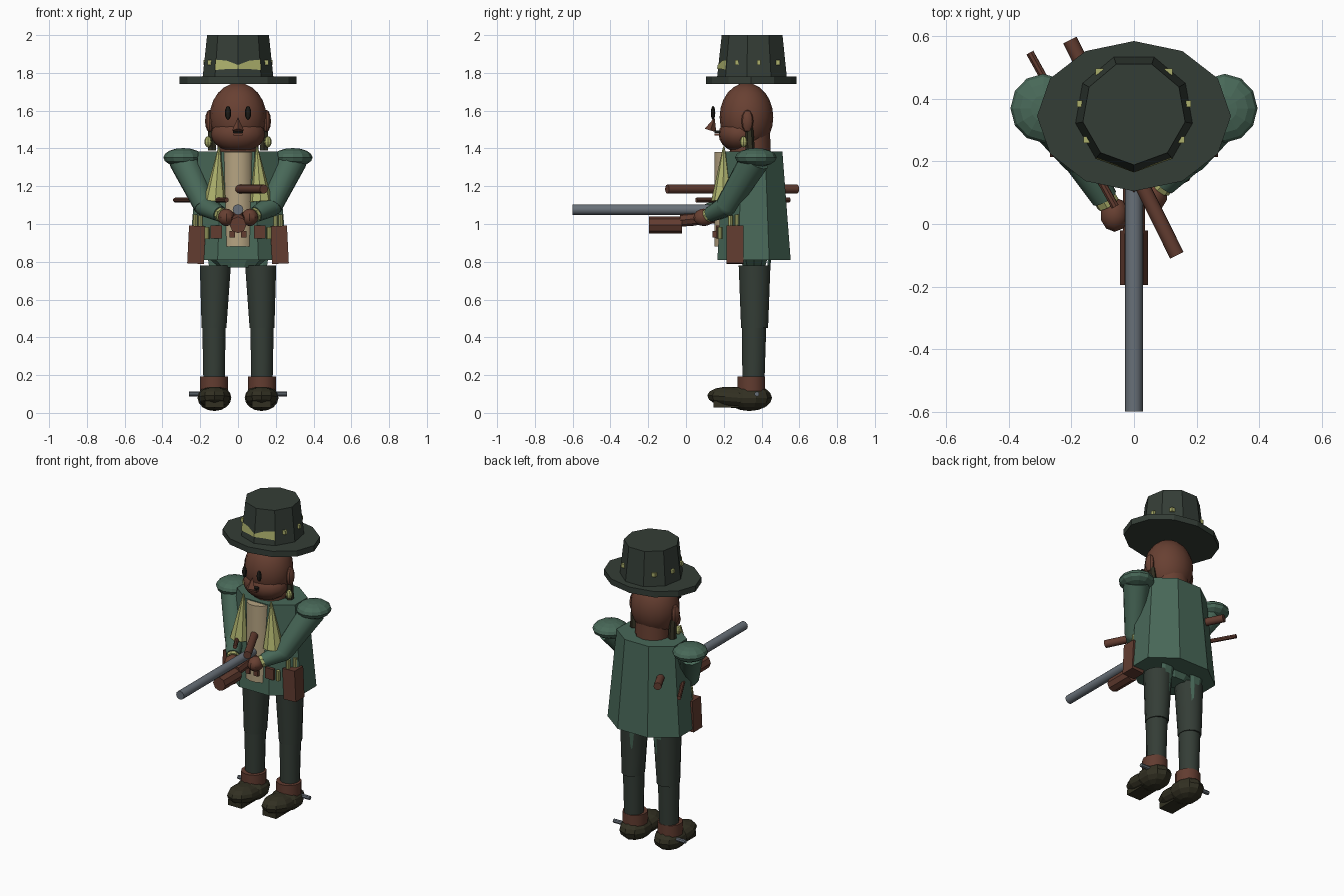
import bpy, bmesh, math
from mathutils import Vector, Matrix

if "Cube" in bpy.data.objects:
    bpy.data.objects.remove(bpy.data.objects["Cube"])


def material(name, r, g, b):
    m = bpy.data.materials.new(name)
    lin = [((c / 255 + 0.055) / 1.055) ** 2.4 for c in (r, g, b)]
    m.diffuse_color = (*lin, 1)
    m.use_nodes = True
    m.node_tree.nodes["Principled BSDF"].inputs["Base Color"].default_value = m.diffuse_color
    return m


COAT = material("coat green", 72, 104, 88)
DARK = material("hat charcoal", 52, 61, 54)
SKIN = material("skin brown", 104, 64, 50)
LEATHER = material("leather brown", 98, 60, 48)
GOLD = material("pale gold", 172, 176, 108)
SHIRT = material("shirt beige", 182, 164, 130)
BOOT = material("boot olive", 50, 48, 34)
STEEL = material("steel grey", 104, 112, 120)
BLACK = material("eye black", 28, 27, 23)


def finish(name, bm, mat, smooth=False):
    bmesh.ops.recalc_face_normals(bm, faces=bm.faces)
    me = bpy.data.meshes.new(name)
    bm.to_mesh(me)
    bm.free()
    me.materials.append(mat)
    ob = bpy.data.objects.new(name, me)
    bpy.context.collection.objects.link(ob)
    if smooth:
        bpy.ops.object.select_all(action='DESELECT')
        ob.select_set(True)
        bpy.context.view_layer.objects.active = ob
        bpy.ops.object.shade_smooth_by_angle(angle=math.radians(32))
    return ob


def tube(name, p0, p1, r0, r1, mat, sides=12, smooth=True):
    """Capped cone or cylinder between two points."""
    p0, p1 = Vector(p0), Vector(p1)
    d = p1 - p0
    rot = Vector((0, 0, 1)).rotation_difference(d.normalized()).to_matrix().to_4x4()
    bm = bmesh.new()
    bmesh.ops.create_cone(bm, cap_ends=True, segments=sides, radius1=r0, radius2=r1,
                          depth=d.length, matrix=Matrix.Translation((p0 + p1) / 2) @ rot)
    return finish(name, bm, mat, smooth)


def loft(name, rings, mat, sides, start=0.0, smooth=False):
    """Stacked elliptical rings: (z, y centre, x radius, y radius), x centre optional."""
    bm = bmesh.new()
    loops = []
    for z, cy, rx, ry, *cx in rings:
        x0 = cx[0] if cx else 0
        angles = [math.radians(start) + math.tau * i / sides for i in range(sides)]
        loops.append([bm.verts.new((x0 + rx * math.cos(a), cy + ry * math.sin(a), z)) for a in angles])
    for a, b in zip(loops, loops[1:]):
        for i in range(sides):
            j = (i + 1) % sides
            bm.faces.new((a[i], a[j], b[j], b[i]))
    bm.faces.new(loops[0])
    bm.faces.new(loops[-1])
    return finish(name, bm, mat, smooth)


def blob(name, loc, scale, mat, u=12, v=8, smooth=False, rx=0):
    bm = bmesh.new()
    m = Matrix.Translation(loc) @ Matrix.Rotation(rx, 4, 'X') @ Matrix.Diagonal((*scale, 1))
    bmesh.ops.create_uvsphere(bm, u_segments=u, v_segments=v, radius=1, matrix=m)
    return finish(name, bm, mat, smooth)


def box(name, loc, size, mat, ry=0):
    bm = bmesh.new()
    m = Matrix.Translation(loc) @ Matrix.Rotation(ry, 4, 'Y') @ Matrix.Diagonal((*size, 1))
    bmesh.ops.create_cube(bm, size=1, matrix=m)
    return finish(name, bm, mat)


# Hat: oval brim, tapered crown, band across the front
loft("hat_brim", [(1.742, .345, .31, .24), (1.78, .345, .31, .24)], DARK, 12)
loft("hat_crown", [(1.77, .355, .191, .191), (2.0, .355, .166, .166)], DARK, 9, -90)
bm = bmesh.new()
cols = []
for a, lo, hi in ((-130, 1.815, 1.87), (-110, 1.82, 1.865), (-90, 1.822, 1.842), (-70, 1.82, 1.865), (-50, 1.815, 1.87)):
    col = []
    off = math.radians(a + 90)
    for z in (lo, hi):
        r = .195 - (z - 1.78) * .113
        if a in (-110, -70):
            r *= math.cos(math.radians(20))
        col.append(bm.verts.new((r * math.sin(off), .355 - r * math.cos(off), z)))
    cols.append(col)
for p, q in zip(cols, cols[1:]):
    bm.faces.new((p[0], q[0], q[1], p[1]))
finish("hat_band", bm, GOLD)
for a in (-30, 10, 50, 130, 170, 210):
    r, t = .172, math.radians(a)
    box("hat_band_tip", (r * math.cos(t), .355 + r * math.sin(t), 1.855), (.025, .02, .025), GOLD)

# Head and face
blob("head", (0, .32, 1.565), (.15, .142, .182), SKIN, 16, 12, True)
blob("jaw", (0, .285, 1.475), (.143, .112, .095), SKIN, 16, 10, True)
tube("neck", (0, .34, 1.34), (0, .34, 1.48), .11, .105, SKIN)
tube("nose", (0, .13, 1.495), (0, .15, 1.56), .032, .002, SKIN, 4, False)
box("mouth", (0, .165, 1.488), (.055, .03, .014), BLACK)
box("lower_lip", (0, .165, 1.473), (.05, .03, .01), SKIN)

for s, side in ((-1, "left"), (1, "right")):
    # Eyes, ears, earrings and sideburns
    blob(side + "_eye", (s * .053, .143, 1.588), (.017, .012, .037), BLACK, 8, 6)
    blob(side + "_ear", (s * .15, .325, 1.545), (.026, .032, .06), SKIN, 10, 6, True)
    blob(side + "_earring", (s * .158, .305, 1.435), (.02, .02, .03), GOLD, 8, 6)
    tube(side + "_sideburn", (s * .138, .34, 1.39), (s * .14, .335, 1.51), .025, .02, BOOT, 6, False)

    # Epaulettes, arms, cuffs and hands
    blob(side + "_epaulette", (s * .29, .37, 1.352), (.105, .11, .05), COAT, 12, 8)
    elbow = (s * .175, .215, 1.095)
    hand = (s * .062, .03 if s < 0 else .095, 1.035)
    tube(side + "_upper_arm", (s * .288, .365, 1.34), elbow, .08, .06, COAT)
    blob(side + "_elbow", elbow, (.058, .058, .055), COAT, 12, 8, True)
    wrist = Vector(elbow).lerp(Vector(hand), .72)
    tube(side + "_forearm", elbow, wrist, .057, .042, COAT)
    tube(side + "_cuff", wrist, Vector(elbow).lerp(Vector(hand), .82), .038, .038, GOLD, 8)
    blob(side + "_hand", hand, (.046, .055, .046), SKIN, 10, 8, True)

    # Gold scarf ends hanging from the collar
    tube(side + "_scarf", (s * .12, .195, 1.12), (s * .1, .2, 1.41), .062, .004, GOLD, 8, False)

    # Belt pouches, cartridges and plates
    box(side + "_pouch", (s * .22, .26, .89), (.088, .09, .2), LEATHER, s * -.05)
    box(side + "_belt_plate", (s * .115, .168, .958), (.06, .02, .07), LEATHER)
    box(side + "_belt_loop", (s * .03, .15, .945), (.03, .02, .035), LEATHER)
    for x, y, z in ((.225, .27, .985), (.2, .235, .98), (.165, .18, .92)):
        tube(side + "_cartridge", (s * x, y, z), (s * x, y, z + .065), .013, .013, GOLD, 8)

    # Legs, ankle cuffs, boots and spurs
    x = s * .122
    loft(side + "_thigh", [(.45, .363, .068, .074, s * .127), (.78, .363, .085, .087, s * .12)], DARK, 12, 15, True)
    loft(side + "_shin", [(.15, .357, .058, .06, s * .127), (.455, .36, .064, .067, s * .127)], DARK, 12, 15, True)
    loft(side + "_coat_tail", [(.58, .428, .015, .006, s * .11), (.82, .442, .05, .01, s * .11)], COAT, 6)
    loft(side + "_ankle_cuff", [(.11, .345, .076, .076, s * .127), (.192, .345, .076, .076, s * .127)], LEATHER, 12, 15, True)
    blob(side + "_boot_heel", (s * .125, .335, .08), (.094, .12, .07), BOOT, 10, 8)
    blob(side + "_boot_toe", (s * .125, .25, .082), (.088, .138, .056), BOOT, 10, 8, False, -.08)
    box(side + "_boot_sole", (s * .125, .225, .045), (.1, .16, .035), BOOT)
    tube(side + "_spur", (s * .17, .375, .1), (s * .26, .375, .1), .013, .013, STEEL, 8)

# Coat, hips and shirt front
loft("coat", [(.81, .36, .282, .21), (1.385, .355, .228, .168)], COAT, 8, 22.5)
loft("hips", [(.77, .36, .1, .06), (.83, .36, .17, .08)], COAT, 10)
loft("shirt_front", [(.88, .225, .086, .077), (1.38, .225, .08, .077)], SHIRT, 12, 15, True)

# Long gun with wooden grip
tube("gun_barrel", (0, -.6, 1.076), (0, .2, 1.076), .028, .028, STEEL)
tube("gun_grip", (0, -.195, .995), (0, -.02, .995), .044, .044, LEATHER, 8, False)
tube("gun_stock", (0, -.03, 1.02), (0, .17, 1.04), .035, .035, LEATHER, 8, False)

# Wooden rods running diagonally through the coat
tube("thick_rod", (.137, -.1, 1.185), (-.205, .588, 1.185), .024, .024, LEATHER)
tube("thin_rod", (-.06, .055, 1.127), (-.333, .548, 1.127), .013, .013, LEATHER, 8)
